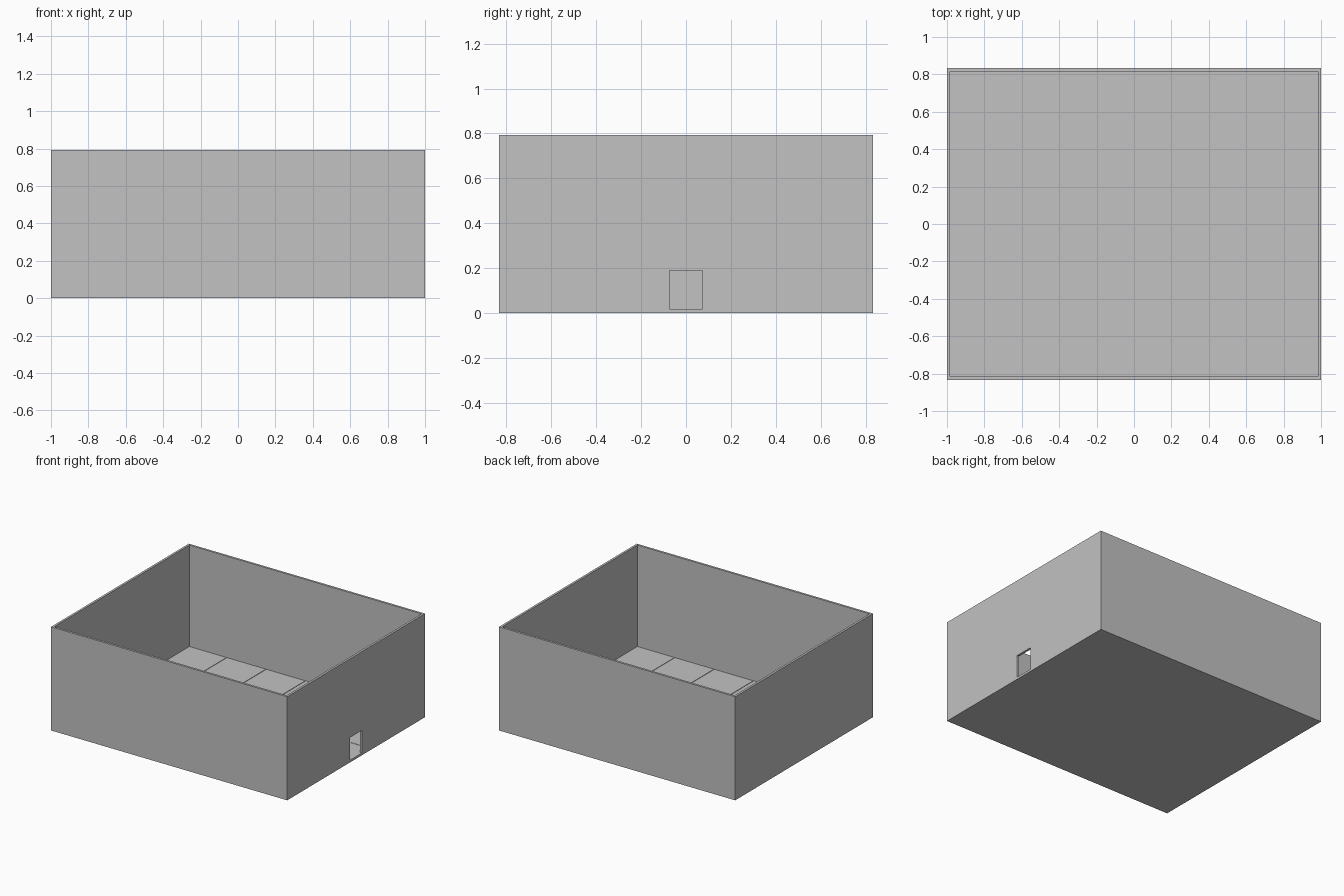
import bpy

if "Cube" in bpy.data.objects:
    bpy.data.objects.remove(bpy.data.objects["Cube"], do_unlink=True)

HALF_X, HALF_Y, HEIGHT = 1.0, 0.833, 0.793
WALL = 0.017      # wall thickness
SLAB = 0.010      # base slab thickness
FLOOR = 0.017     # top of the floor tiles
GAP = 0.004       # joint between tiles
COLUMNS, ROWS = 6, 5

grey = bpy.data.materials.new("plain_grey")
grey.use_nodes = True
colour = (0.54, 0.54, 0.54, 1)
grey.diffuse_color = colour
grey.node_tree.nodes["Principled BSDF"].inputs["Base Color"].default_value = colour


def box(name, low, high):
    """Add an axis-aligned box between two corners."""
    bpy.ops.mesh.primitive_cube_add(size=1, location=[(a + b) / 2 for a, b in zip(low, high)])
    obj = bpy.context.object
    obj.name = name
    obj.scale = [b - a for a, b in zip(low, high)]
    bpy.ops.object.transform_apply(location=False, rotation=False, scale=True)
    obj.data.materials.append(grey)
    return obj


# Outer shell: a solid block hollowed out from above
shell = box("room_shell", (-HALF_X, -HALF_Y, 0), (HALF_X, HALF_Y, HEIGHT))
in_x, in_y = HALF_X - WALL, HALF_Y - WALL
cutters = [
    box("room_cutter", (-in_x, -in_y, SLAB), (in_x, in_y, HEIGHT + 0.1)),
    # Doorway through the left wall
    box("door_cutter", (in_x - 0.05, -0.073, FLOOR), (HALF_X + 0.1, 0.073, 0.19)),
]
for cutter in cutters:
    cut = shell.modifiers.new(cutter.name, "BOOLEAN")
    cut.operation = "DIFFERENCE"
    cut.solver = "EXACT"
    cut.object = cutter
    bpy.context.view_layer.objects.active = shell
    bpy.ops.object.modifier_apply(modifier=cut.name)
    bpy.data.objects.remove(cutter, do_unlink=True)


def span(index, count, half, inside):
    """Limits of one tile, trimmed to the inner wall faces."""
    step = 2 * half / count
    start = -half + index * step
    return max(start + GAP / 2, -inside), min(start + step - GAP / 2, inside)


# Square floor tiles with narrow joints
for i in range(COLUMNS):
    x0, x1 = span(i, COLUMNS, HALF_X, in_x)
    for j in range(ROWS):
        y0, y1 = span(j, ROWS, HALF_Y, in_y)
        box(f"floor_tile_{i + 1}_{j + 1}", (x0, y0, SLAB), (x1, y1, FLOOR))
